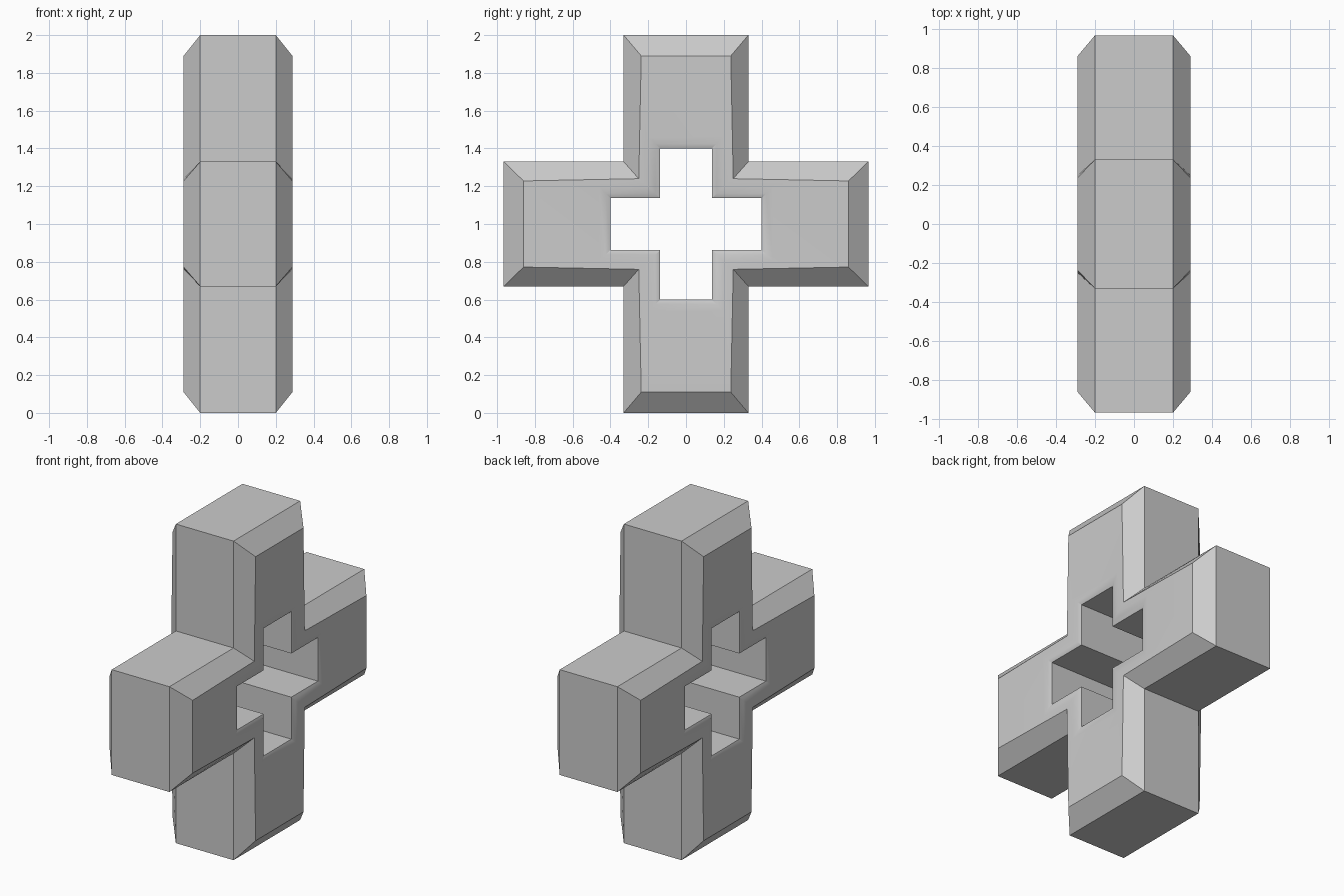
import bpy, bmesh, math

if "Cube" in bpy.data.objects:
    bpy.data.objects.remove(bpy.data.objects["Cube"])


def cross(ay, az, y_end, z_end, iy=None, iz=None):
    """Twelve-point cross: ay/az arm half-widths, iy/iz inner corner position."""
    iy, iz = iy or ay, iz or az
    quarter = [(y_end, az), (iy, iz), (ay, z_end)]
    pts = list(quarter)
    pts += [(-y, z) for y, z in reversed(quarter)]
    pts += [(-y, -z) for y, z in quarter]
    pts += [(y, -z) for y, z in reversed(quarter)]
    return pts


def hole(margin):
    return cross(0.137 + margin, 0.137 + margin, 0.40 + margin, 0.40 + margin)


# Rings from the outer wall, over the chamfer and face, into the hole
half = [
    (0.20, cross(0.33, 0.33, 0.965, 1.0)),
    (0.288, cross(0.237, 0.228, 0.86, 0.89, 0.25, 0.24)),
    (0.288, hole(0.06)),
    (0.284, hole(0.025)),
    (0.274, hole(0.0)),
]
rings = half + [(-x, pts) for x, pts in reversed(half)]

# Beveled cross with a cross-shaped through hole
bm = bmesh.new()
loops = [[bm.verts.new((x, y, z + 1.0)) for y, z in pts] for x, pts in rings]
for a, b in zip(loops, loops[1:] + loops[:1]):
    for i in range(12):
        j = (i + 1) % 12
        bm.faces.new((a[i], a[j], b[j], b[i]))
bmesh.ops.recalc_face_normals(bm, faces=bm.faces)
mesh = bpy.data.meshes.new("cross_ring")
bm.to_mesh(mesh)
bm.free()

obj = bpy.data.objects.new("cross_ring", mesh)
bpy.context.collection.objects.link(obj)
bpy.context.view_layer.objects.active = obj
obj.select_set(True)
bpy.ops.object.shade_smooth_by_angle(angle=math.radians(30))
